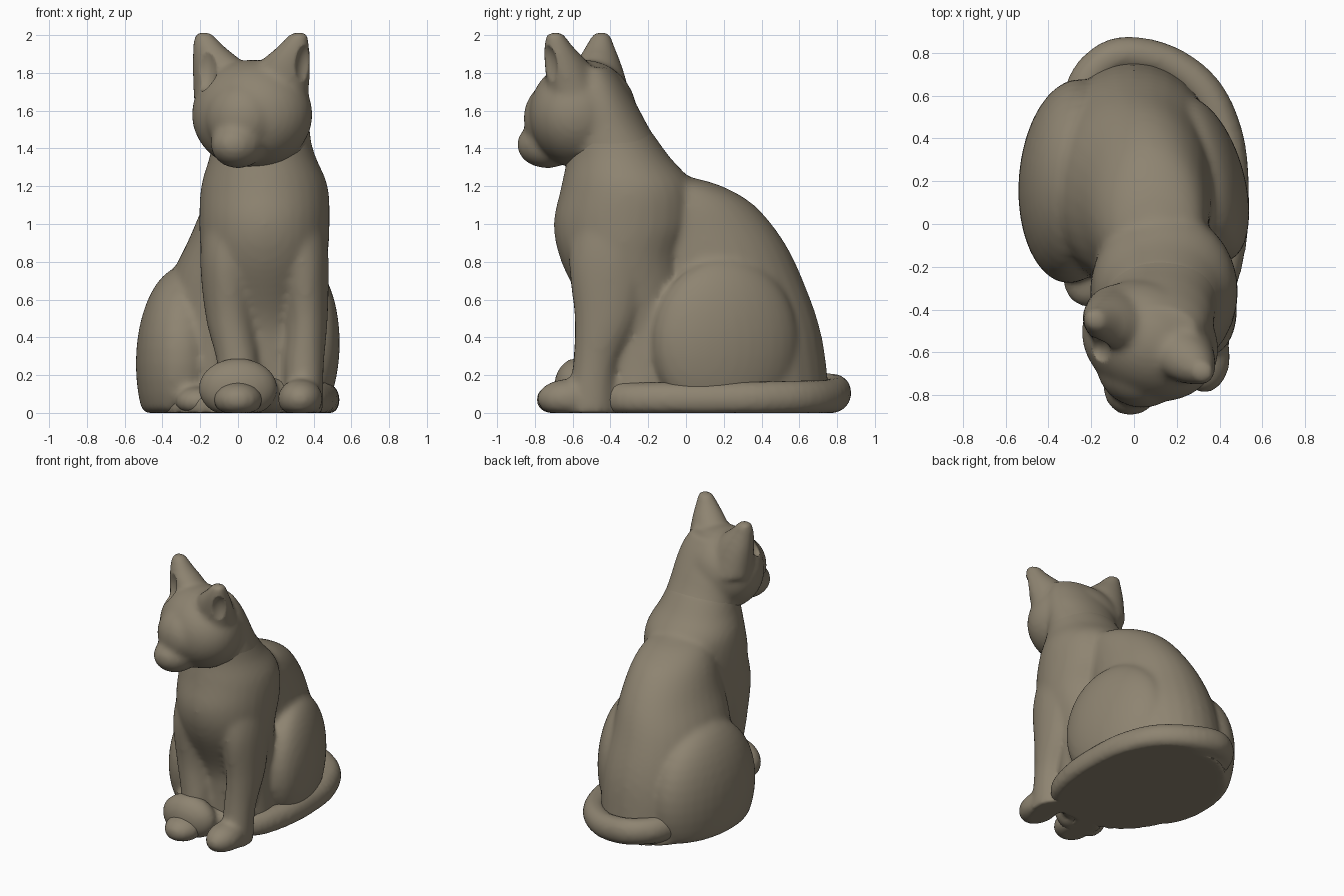
import bpy, bmesh, math
from mathutils import Vector, Matrix

cube = bpy.data.objects.get("Cube")
if cube:
    bpy.data.objects.remove(cube)

clay = bpy.data.materials.new("warm_grey_clay")
clay.use_nodes = True
CLAY = (0.27, 0.23, 0.165, 1)
clay.diffuse_color = CLAY
clay.node_tree.nodes["Principled BSDF"].inputs["Base Color"].default_value = CLAY

YAW = math.radians(-26)          # the head is turned towards its right
SIDE = Vector((math.cos(YAW), math.sin(YAW), 0))


def smooth_path(points, steps=6):
    """Catmull-Rom interpolation of tuples of any length."""
    pts = [Vector(p) for p in points]
    pts = [2 * pts[0] - pts[1]] + pts + [2 * pts[-1] - pts[-2]]
    out = []
    for a, b, c, d in zip(pts, pts[1:], pts[2:], pts[3:]):
        for i in range(steps):
            t = i / steps
            out.append(b + (c - a) * t / 2 + (2 * a - 5 * b + 4 * c - d) * t * t / 2
                       + (3 * b - a - 3 * c + d) * t ** 3 / 2)
    return out + [pts[-2]]


def ellipsoid(bm, centre, radii, yaw=0.0):
    m = Matrix.Translation(centre) @ Matrix.Rotation(yaw, 4, 'Z') @ Matrix.Diagonal((*radii, 1))
    bmesh.ops.create_uvsphere(bm, u_segments=32, v_segments=20, radius=1, matrix=m)


def loft(bm, rings, yaw=0.0, sides=32):
    """Skin horizontal ellipses given as (x, y, z, rx, ry)."""
    turn = Matrix.Rotation(yaw, 3, 'Z')
    loops = []
    for x, y, z, rx, ry in smooth_path(rings):
        angles = [2 * math.pi * i / sides for i in range(sides)]
        loops.append([bm.verts.new(Vector((x, y, z)) + turn @ Vector((rx * math.cos(a), ry * math.sin(a), 0)))
                      for a in angles])
    for lo, hi in zip(loops, loops[1:]):
        for i in range(sides):
            j = (i + 1) % sides
            bm.faces.new((lo[i], lo[j], hi[j], hi[i]))
    bm.faces.new(loops[0][::-1])
    bm.faces.new(loops[-1])


def finish(bm, name, voxel=0.02, rounds=5, cutter=None):
    """Flatten on the ground, fuse the masses and soften the joins."""
    for v in bm.verts:
        v.co.z = max(v.co.z, 0)
    bmesh.ops.recalc_face_normals(bm, faces=bm.faces)
    mesh = bpy.data.meshes.new(name)
    bm.to_mesh(mesh)
    bm.free()
    obj = bpy.data.objects.new(name, mesh)
    bpy.context.collection.objects.link(obj)
    mesh.materials.append(clay)
    fuse = obj.modifiers.new("fuse", 'REMESH')
    fuse.mode = 'VOXEL'
    fuse.voxel_size = voxel
    if cutter:
        cut = obj.modifiers.new("cut", 'BOOLEAN')
        cut.object = cutter
        cut.operation = 'DIFFERENCE'
    soft = obj.modifiers.new("soften", 'SMOOTH')
    soft.factor = 0.5
    soft.iterations = rounds
    bpy.ops.object.select_all(action='DESELECT')
    obj.select_set(True)
    bpy.context.view_layer.objects.active = obj
    for mod in list(obj.modifiers):
        bpy.ops.object.modifier_apply(modifier=mod.name)
    bpy.ops.object.shade_smooth_by_angle(angle=math.radians(50))


# Body: chest and neck, sloping back
bm = bmesh.new()
loft(bm, [(.16, -.24, 0, .27, .25), (.15, -.23, .3, .26, .26), (.14, -.24, .5, .27, .28),
          (.14, -.33, .8, .33, .33), (.14, -.32, 1, .345, .38), (.14, -.31, 1.2, .335, .35),
          (.13, -.36, 1.36, .28, .27), (.12, -.41, 1.5, .25, .22)])
loft(bm, [(-.01, .24, 0, .42, .53), (0, .21, .4, .42, .51), (.01, .16, .7, .37, .46),
          (.05, .1, .92, .31, .41), (.08, .02, 1.1, .26, .34), (.1, -.05, 1.2, .2, .24),
          (.11, -.1, 1.25, .1, .12)])

# Haunches and the right hind foot
ellipsoid(bm, (-.28, .2, .26), (.26, .48, .52), math.radians(-4))
ellipsoid(bm, (.33, .21, .37), (.185, .40, .45), math.radians(16))
ellipsoid(bm, (-.21, -.27, .06), (.12, .12, .08))

# Forelegs and paws
loft(bm, [(.35, -.51, 0, .1, .13), (.35, -.48, .25, .105, .12), (.36, -.42, .5, .115, .17),
          (.34, -.4, .8, .14, .22), (.3, -.35, 1.05, .16, .24)])
loft(bm, [(0, -.52, 0, .11, .11), (0, -.49, .25, .11, .11), (-.04, -.43, .5, .13, .16),
          (-.05, -.4, .8, .15, .22), (-.02, -.35, 1.05, .16, .24)])
ellipsoid(bm, (.33, -.62, .075), (.12, .17, .105))
ellipsoid(bm, (0, -.65, .07), (.13, .145, .095))
finish(bm, "body", rounds=8)

# Hollow of each ear
bm = bmesh.new()
ellipsoid(bm, (.37, -.76, 1.83), (.07, .08, .13))
ellipsoid(bm, (-.18, -.60, 1.83), (.07, .08, .13))
mesh = bpy.data.meshes.new("ear_hollow_cutter")
bm.to_mesh(mesh)
bm.free()
hollows = bpy.data.objects.new("ear_hollow_cutter", mesh)
hollows.hide_render = True
bpy.context.collection.objects.link(hollows)

# Head: nape, skull, nose bridge, muzzle and ears
bm = bmesh.new()
loft(bm, [(.13, -.36, 1.36, .27, .26), (.12, -.41, 1.5, .26, .22), (.1, -.45, 1.62, .27, .195),
          (.09, -.48, 1.74, .25, .155), (.09, -.5, 1.83, .2, .11)])
ellipsoid(bm, (.075, -.545, 1.58), (.33, .275, .29), YAW)
ellipsoid(bm, (.02, -.68, 1.56), (.2, .175, .2), YAW)
ellipsoid(bm, (0, -.735, 1.42), (.14, .165, .125), YAW)
for side in (-1, 1):
    rings = []
    for t, y, z, rx, ry in ((.13, -.5, 1.62, .19, .16), (.18, -.54, 1.82, .155, .12),
                            (.25, -.565, 1.94, .085, .075), (.285, -.57, 2.015, .045, .04)):
        p = Vector((.07, y, z)) + SIDE * t * side
        rings.append((*p, rx, ry))
    loft(bm, rings, YAW)
finish(bm, "head", 0.018, 10, hollows)
bpy.data.objects.remove(hollows)

# Tail: wraps round the left side and rests over the right paw, with the base it lies on
bm = bmesh.new()
for p in smooth_path([(-.27, .54, .12), (-.2, .7, .12), (-.06, .79, .11), (.15, .755, .085),
                      (.33, .62, .08), (.43, .4, .075), (.455, .15, .07), (.44, -.1, .07),
                      (.37, -.32, .07), (.2, -.45, .09), (.03, -.54, .12)], 5):
    ellipsoid(bm, p, (.085, .085, .095))
ellipsoid(bm, (0, -.58, .13), (.21, .12, .16))
loft(bm, [(.01, .14, 0, .45, .62), (.01, .14, .08, .44, .61)])
finish(bm, "tail")
